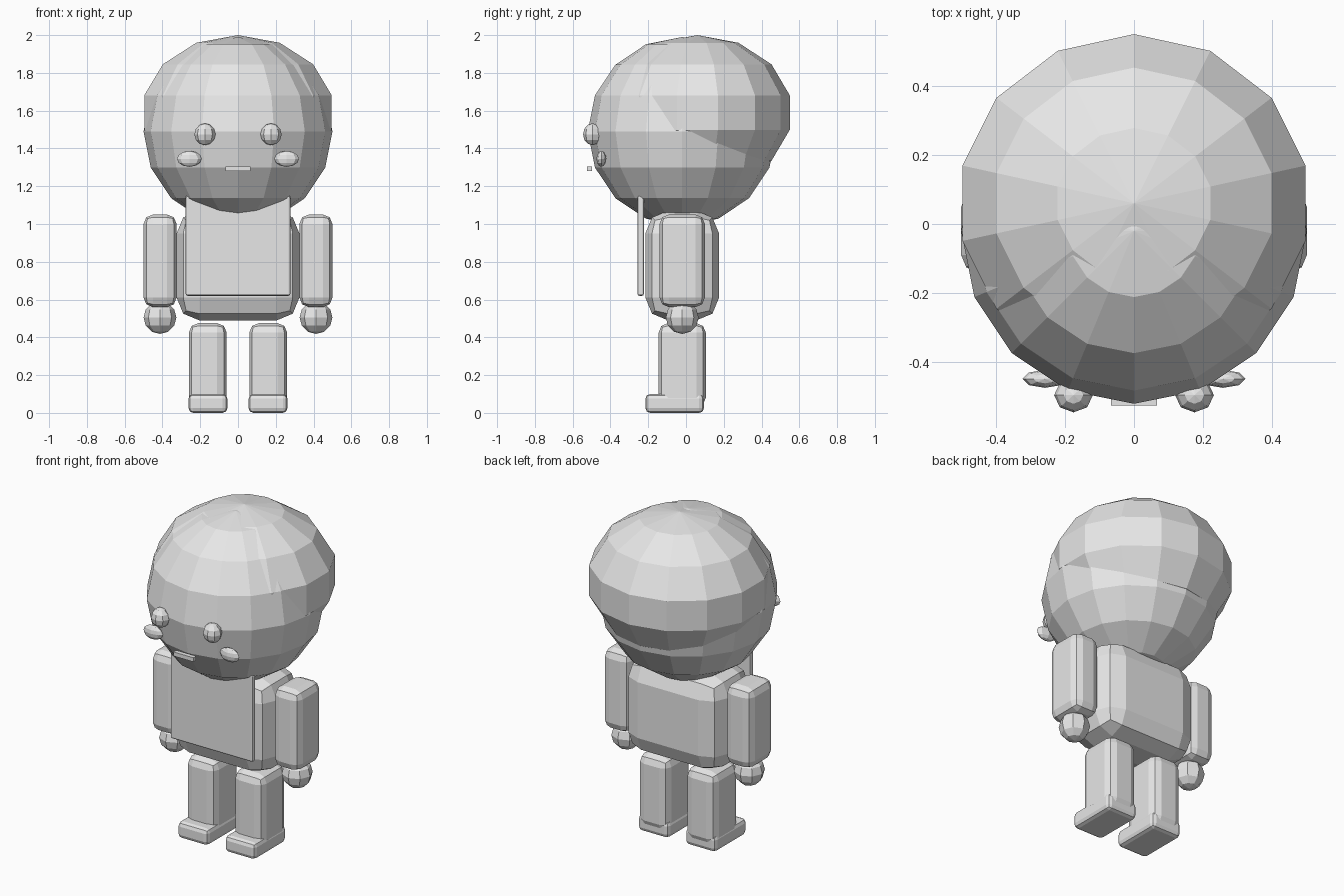
import bpy
import bmesh
from mathutils import Matrix, Vector

cube = bpy.data.objects.get("Cube")
if cube:
    bpy.data.objects.remove(cube, do_unlink=True)

# Single plain grey material
grey = bpy.data.materials.new("plain_grey")
grey.use_nodes = True
COLOUR = (0.8, 0.8, 0.8, 1)
grey.diffuse_color = COLOUR
grey.node_tree.nodes["Principled BSDF"].inputs["Base Color"].default_value = COLOUR

MID_Y = -0.02  # shared depth centre of the figure


def finish(name, bm):
    mesh = bpy.data.meshes.new(name)
    bm.to_mesh(mesh)
    bm.free()
    mesh.materials.append(grey)
    obj = bpy.data.objects.new(name, mesh)
    bpy.context.collection.objects.link(obj)
    return obj


def ball(name, centre, radii, segments, rings):
    bm = bmesh.new()
    bmesh.ops.create_uvsphere(bm, u_segments=segments, v_segments=rings, radius=1)
    bmesh.ops.transform(bm, verts=bm.verts,
                        matrix=Matrix.Translation(centre) @ Matrix.Diagonal((*radii, 1)))
    return finish(name, bm)


def block(name, low, high, bevel=0):
    low, high = Vector(low), Vector(high)
    bm = bmesh.new()
    bmesh.ops.create_cube(bm, size=1)
    bmesh.ops.transform(bm, verts=bm.verts,
                        matrix=Matrix.Translation((low + high) / 2)
                        @ Matrix.Diagonal((*(high - low), 1)))
    obj = finish(name, bm)
    if bevel:
        mod = obj.modifiers.new("rounded_edges", "BEVEL")
        mod.width = bevel
        mod.segments = 2
    return obj


# Head and the hair shell overlapping it
ball("head", (0, MID_Y, 1.49), (0.5, 0.5, 0.5), 16, 8)
ball("hair", (0, 0.06, 1.59), (0.522, 0.502, 0.41), 14, 7)

# Torso, front panel and mouth
block("torso", (-0.325, -0.215, 0.49), (0.325, 0.175, 1.07), 0.12)
block("front_panel", (-0.277, -0.257, 0.62), (0.277, -0.223, 1.15), 0.01)
block("mouth", (-0.067, -0.525, 1.28), (0.067, -0.498, 1.305))

# Paired parts
for side, s in (("left", 1), ("right", -1)):
    def pair_block(part, x0, x1, y0, y1, z0, z1, bevel):
        xs = sorted((s * x0, s * x1))
        block(f"{side}_{part}", (xs[0], y0, z0), (xs[1], y1, z1), bevel)

    pair_block("arm", 0.325, 0.5, -0.14, 0.1, 0.56, 1.05, 0.05)
    pair_block("leg", 0.06, 0.26, -0.145, 0.105, 0.03, 0.475, 0.05)
    pair_block("foot", 0.056, 0.262, -0.215, 0.095, 0, 0.1, 0.025)
    ball(f"{side}_hand", (s * 0.413, MID_Y, 0.505), (0.087, 0.087, 0.087), 8, 6)
    ball(f"{side}_eye", (s * 0.175, -0.495, 1.475), (0.056, 0.05, 0.058), 8, 6)
    ball(f"{side}_cheek", (s * 0.258, -0.448, 1.345), (0.065, 0.026, 0.042), 8, 6)
